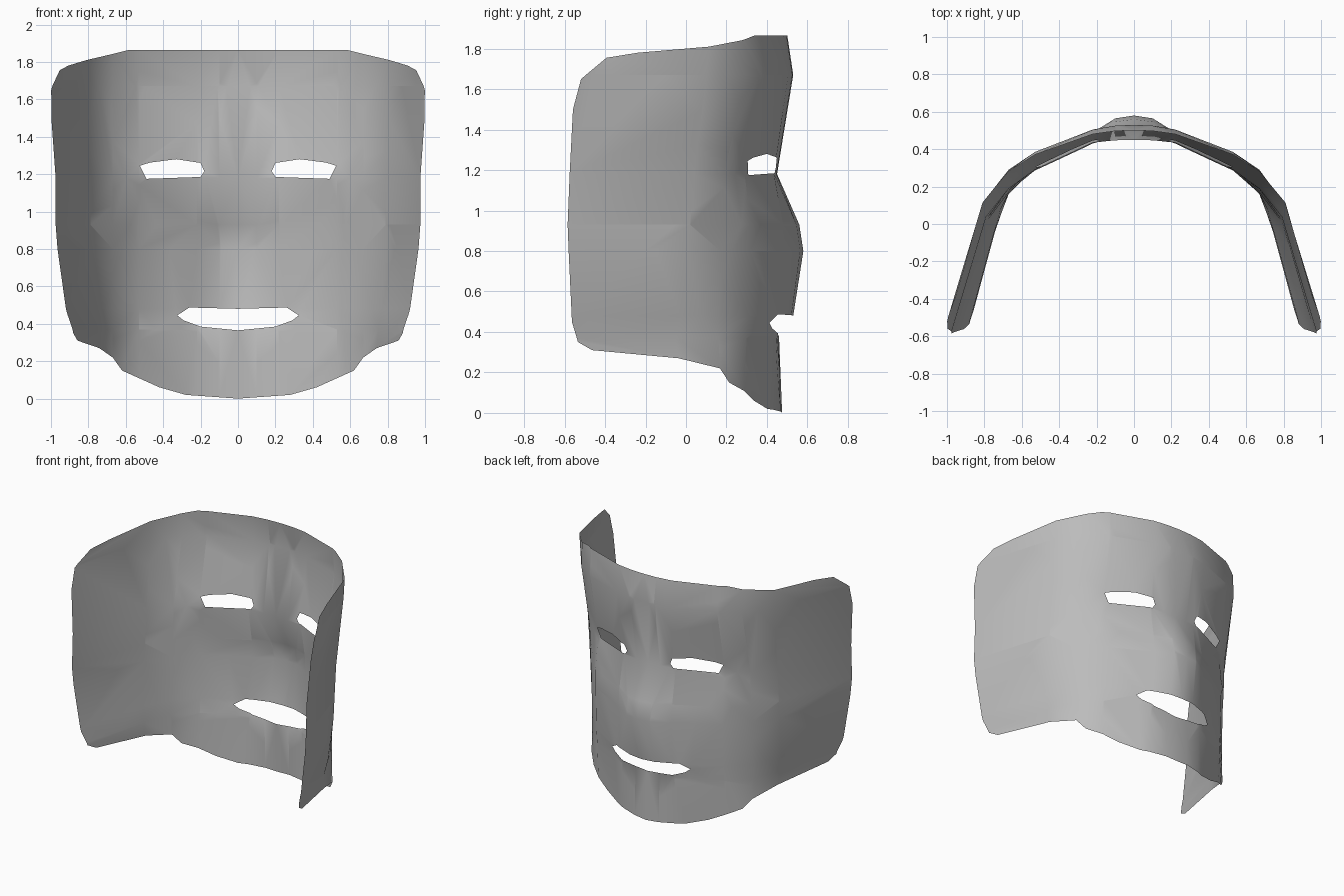
import bpy
import bmesh
from mathutils import Vector

default_cube = bpy.data.objects.get("Cube")
if default_cube:
    bpy.data.objects.remove(default_cube, do_unlink=True)

# Profile depths at shared heights, from the midline out to the rim
HEIGHTS = (0, .37, .48, .8, .93, 1.18, 1.67, 1.87)
MIDLINE = (.475, .46, .53, .58, .56, .45, .53, .5)
NOSE_SIDE = (.43, .45, .475, .49, .48, .435, .505, .48)
CHEEK = (.28, .3, .31, .32, .32, .29, .385, .37)
TEMPLE = (.18, .16, .16, .17, .18, .19, .29, .28)
SIDE = (0, -.05, -.03, .01, .02, .04, .1, .12)
RIM = (-.55, -.56, -.565, -.58, -.585, -.575, -.55, -.54)

# Half widths where the mask narrows towards the chin
SIDE_WIDTH = (.72, .75, .77, .79, .79, .79, .81, .81)
RIM_WIDTH = (.85, .89, .92, .965, .975, .975, 1.01, .98)

# Outer edge of the flat half sheet, from the forehead round to the chin
OUTER_EDGE = [(0, 1.865), (.58, 1.865), (.8, 1.81), (1.12, 1.78), (1.26, 1.755),
              (1.37, 1.65), (1.4, 1.5), (1.4, .45), (1.37, .35), (1.29, .31),
              (.8, .27), (.67, .22), (.62, .15), (.42, .06), (.28, .02), (0, 0)]

# Half mouth from the lower lip to the upper lip, and one eye
MOUTH = [(0, .365), (.2, .385), (.29, .418), (.325, .445), (.26, .487), (0, .48)]
EYE = [(.18, 1.215), (.2, 1.26), (.33, 1.28), (.47, 1.262),
       (.525, 1.245), (.49, 1.175), (.2, 1.185)]


def straight_guide(width, depths):
    """A guide curve that stays at one width."""
    return [Vector((width, depth, 0)) for depth in depths]


def tapered_guide(widths, depths):
    """A guide curve whose width changes with height."""
    return [Vector((width, depth, 0)) for width, depth in zip(widths, depths)]


# The nose ridge is rounded, so it stays close to the midline
ridge = [mid + (side - mid) * .17 for mid, side in zip(MIDLINE, NOSE_SIDE)]

# Guide curves keyed by their position across the flat sheet
GUIDES = {
    0: straight_guide(0, MIDLINE),
    .1: straight_guide(.1, ridge),
    .22: straight_guide(.22, NOSE_SIDE),
    .53: straight_guide(.53, CHEEK),
    .67: straight_guide(.67, TEMPLE),
    .8: tapered_guide(SIDE_WIDTH, SIDE),
    1.4: tapered_guide(RIM_WIDTH, RIM),
}
STATIONS = list(GUIDES)


def locate(steps, value):
    """Index of the step below the value and the fraction to the next step."""
    for index, (low, high) in enumerate(zip(steps, steps[1:])):
        if value <= high:
            break
    return index, (value - low) / (high - low)


def guide_point(station, height):
    """Point of one guide curve at a height."""
    index, fraction = locate(HEIGHTS, height)
    points = GUIDES[station]
    return points[index].lerp(points[index + 1], fraction)


def bend(position):
    """Wrap a point of the flat sheet round the face."""
    index, fraction = locate(STATIONS, position.x)
    inner = guide_point(STATIONS[index], position.z)
    outer = guide_point(STATIONS[index + 1], position.z)
    wrapped = inner.lerp(outer, fraction)
    wrapped.z = position.z
    return wrapped


def add_loop(bm, points):
    """Closed loop of edges on the flat sheet."""
    verts = [bm.verts.new((x, 0, z)) for x, z in points]
    for first, second in zip(verts, verts[1:] + verts[:1]):
        bm.edges.new((first, second))


def cut(bm, origin, normal):
    """Cut the whole sheet along a plane."""
    bmesh.ops.bisect_plane(bm, geom=bm.verts[:] + bm.edges[:] + bm.faces[:],
                           dist=1e-5, plane_co=origin, plane_no=normal)


def is_on(line_positions, first, second):
    """Whether both values lie on the same grid line."""
    return any(max(abs(first - line), abs(second - line)) < 1e-4
               for line in line_positions)


# Flat half sheet with the mouth notched into its inner edge and an eye hole
bm = bmesh.new()
add_loop(bm, OUTER_EDGE + MOUTH)
add_loop(bm, EYE)
bmesh.ops.triangle_fill(bm, edges=bm.edges[:], use_beauty=True, normal=(0, 1, 0))

# Cut along the guides and heights so the sheet can bend
columns = STATIONS[1:-1]
rows = HEIGHTS[1:-1]
for column in columns:
    cut(bm, (column, 0, 0), (1, 0, 0))
for row in rows:
    cut(bm, (0, 0, row), (0, 0, 1))

# Remove the leftover diagonals
diagonals = []
for edge in bm.edges:
    start, end = (vert.co for vert in edge.verts)
    on_grid = is_on(columns, start.x, end.x) or is_on(rows, start.z, end.z)
    if not edge.is_boundary and not on_grid:
        diagonals.append(edge)
bmesh.ops.dissolve_edges(bm, edges=diagonals, use_verts=False)

# Bend the sheet and turn its faces outwards
for vert in bm.verts:
    vert.co = bend(vert.co)
bmesh.ops.recalc_face_normals(bm, faces=bm.faces[:])
bm.normal_update()
if sum(face.normal.y * face.calc_area() for face in bm.faces) < 0:
    bmesh.ops.reverse_faces(bm, faces=bm.faces[:])

mesh = bpy.data.meshes.new("face_mask")
bm.to_mesh(mesh)
bm.free()
mesh.shade_smooth()
mask = bpy.data.objects.new("face_mask", mesh)
bpy.context.collection.objects.link(mask)

# Mirror the half sheet across the midline
mirror = mask.modifiers.new("other_half", 'MIRROR')
mirror.use_axis[0] = True
mirror.use_clip = True

# Plain grey material
colour = (.5, .5, .5, 1)
grey = bpy.data.materials.new("plain_grey")
grey.use_nodes = True
grey.diffuse_color = colour
grey.node_tree.nodes["Principled BSDF"].inputs["Base Color"].default_value = colour
mesh.materials.append(grey)
